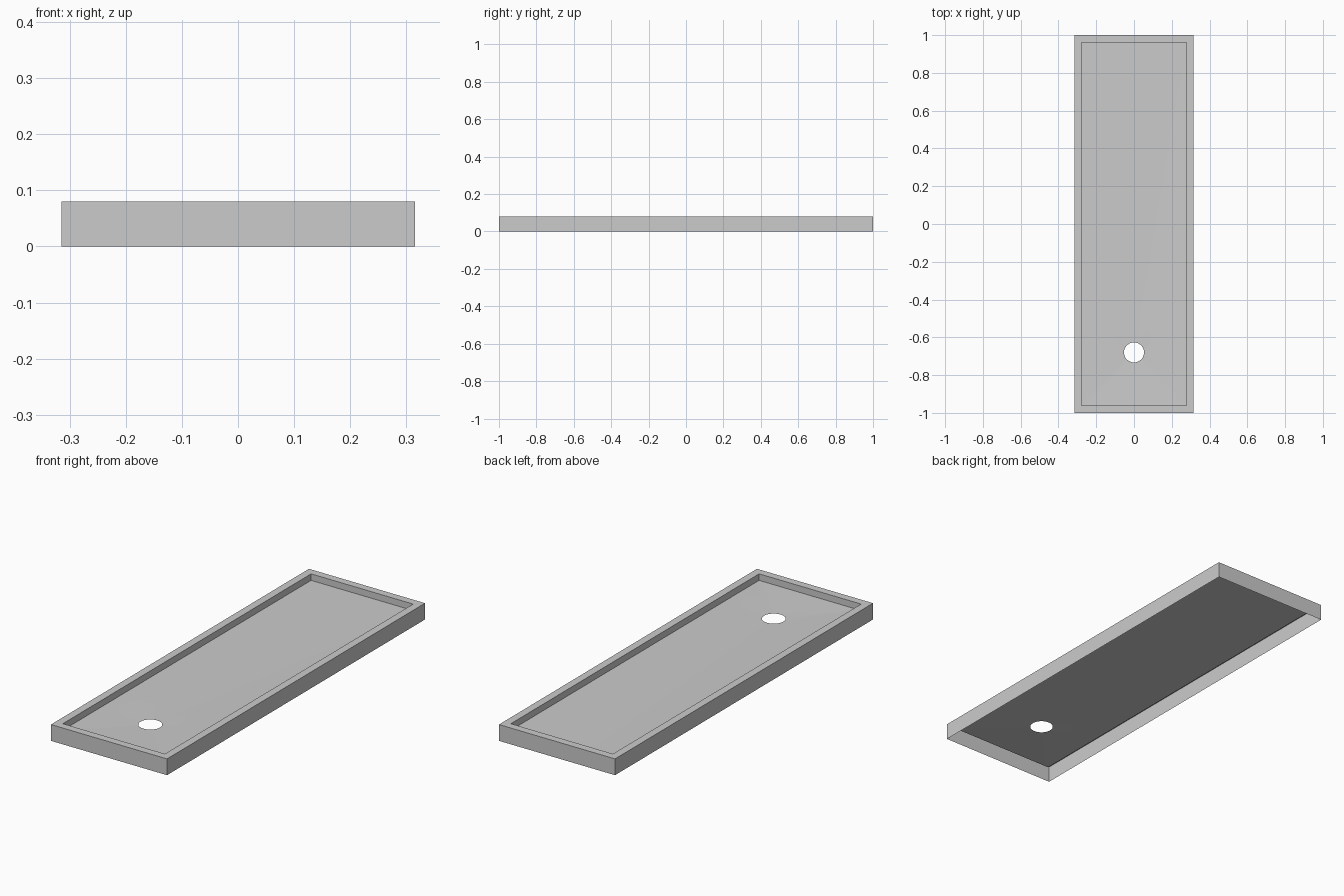
import bpy
import bmesh
from math import atan2, cos, sin, pi

cube = bpy.data.objects.get("Cube")
if cube:
    bpy.data.objects.remove(cube)

HALF_X, HALF_Y, HEIGHT = 0.315, 1.0, 0.08
RIM = 0.038
IN_X, IN_Y = HALF_X - RIM, HALF_Y - RIM
FLOOR_Z, DRAIN_Z = 0.048, 0.042
DRAIN_Y, DRAIN_R = -0.68, 0.053

grey = bpy.data.materials.new("light grey")
grey.use_nodes = True
colour = (0.6, 0.6, 0.6, 1)
grey.diffuse_color = colour
grey.node_tree.nodes["Principled BSDF"].inputs["Base Color"].default_value = colour


def loft(name, rings):
    """Join closed rings of points, listed counter-clockwise, with quads."""
    bm = bmesh.new()
    loops = [[bm.verts.new(p) for p in ring] for ring in rings]
    for a, b in zip(loops, loops[1:]):
        for i in range(len(a)):
            j = (i + 1) % len(a)
            bm.faces.new((a[i], a[j], b[j], b[i]))
    mesh = bpy.data.meshes.new(name)
    bm.to_mesh(mesh)
    bm.free()
    mesh.materials.append(grey)
    obj = bpy.data.objects.new(name, mesh)
    bpy.context.collection.objects.link(obj)
    return obj


def rectangle(x, y, z):
    return [(-x, -y, z), (x, -y, z), (x, y, z), (-x, y, z)]


# Outer walls, flat rim and inner walls, open underneath
loft("tray_frame", [
    rectangle(HALF_X, HALF_Y, 0),
    rectangle(HALF_X, HALF_Y, HEIGHT),
    rectangle(IN_X, IN_Y, HEIGHT),
    rectangle(IN_X, IN_Y, FLOOR_Z),
])

# Directions from the drain, including the exact basin corners
corners = [atan2(y - DRAIN_Y, x) for x, y, _ in rectangle(IN_X, IN_Y, 0)]
angles = sorted(corners + [-pi + 2 * pi * (i + 0.5) / 48 for i in range(48)])


def floor_ring(t):
    """Ring between the basin edge (t = 0) and the drain hole (t = 1)."""
    ring = []
    for a in angles:
        c, s = cos(a), sin(a)
        end_y = IN_Y - DRAIN_Y if s > 0 else IN_Y + DRAIN_Y
        reach = min(IN_X / max(abs(c), 1e-6), end_y / max(abs(s), 1e-6))
        r = reach + (DRAIN_R - reach) * t
        z = FLOOR_Z + (DRAIN_Z - FLOOR_Z) * t
        ring.append((r * c, DRAIN_Y + r * s, z))
    return ring


# Basin floor falling gently to the round drain hole
basin = loft("basin_floor", [floor_ring(i / 6) for i in range(7)])
basin.data.shade_smooth()
